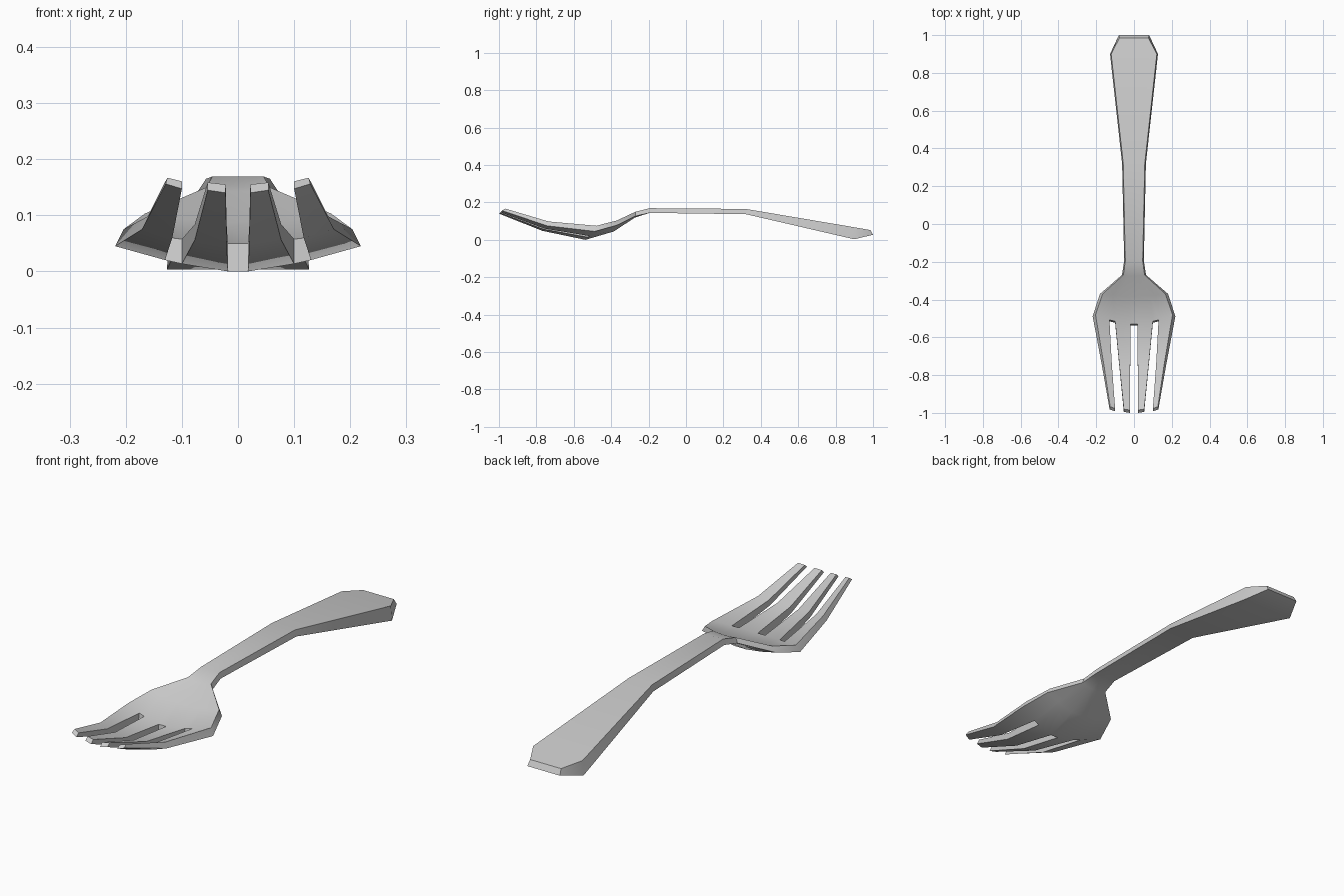
import bpy, bmesh

if "Cube" in bpy.data.objects:
    bpy.data.objects.remove(bpy.data.objects["Cube"])

T = (0.0, 0.3, 0.45, 1.0)          # blend from inner to outer column
SPLIT = (0.15, 0.48, 0.62, 1.0)    # column spread where the body is solid

# y inner/outer, half widths, top z inner/outer, bottom z inner/outer, bottom y shift, top inset
def row(y, xs, zt, zb, dy=0.0, inset=0.008):
    if not isinstance(xs, tuple):
        xs = tuple(xs * s for s in SPLIT)
    half = []
    for t, x in zip(T, xs):
        mix = lambda p: p[0] + (p[1] - p[0]) * t
        tx = x - (inset if t == 1 else 0)
        half.append(((tx, mix(y), mix(zt)), (x, mix(y) + dy, mix(zb))))
    flip = lambda p: (-p[0], p[1], p[2])
    return [(flip(a), flip(b)) for a, b in reversed(half)] + half

def level(y, w, zt, zb, dy=0.0, inset=0.006):
    return row((y, y), w, (zt, zt), (zb, zb), dy, inset)

rows = [
    # handle
    level(0.986, 0.08, 0.052, 0.027, 0.014, 0.004),
    level(0.90, 0.127, 0.067, 0.003),
    level(0.32, 0.063, 0.165, 0.137),
    level(-0.195, 0.052, 0.169, 0.144),
    # neck and bowl
    row((-0.275, -0.27), 0.064, (0.143, 0.15), (0.118, 0.127)),
    row((-0.385, -0.37), 0.18, (0.088, 0.103), (0.045, 0.078), 0, 0.014),
    row((-0.53, -0.48), (0.018, 0.10, 0.13, 0.219), (0.05, 0.075), (0.0, 0.045), -0.008, 0.015),
    # tines
    row((-0.76, -0.735), (0.02, 0.077, 0.117, 0.171), (0.078, 0.098), (0.048, 0.075), -0.008, 0.01),
    row((-0.985, -0.967), (0.022, 0.054, 0.10, 0.129), (0.155, 0.167), (0.14, 0.156), -0.015, 0.003),
]
SLOT_ROW = 6

# One continuous solid: top and bottom sheets, walled along every open edge
bm = bmesh.new()
top = [[bm.verts.new(p[0]) for p in r] for r in rows]
bot = [[bm.verts.new(p[1]) for p in r] for r in rows]
edges = {}
for r in range(len(rows) - 1):
    for c in range(7):
        if r >= SLOT_ROW and c % 2 == 1:
            continue                                   # gap between tines
        ring = [(r, c), (r + 1, c), (r + 1, c + 1), (r, c + 1)]
        bm.faces.new([top[i][j] for i, j in ring])
        bm.faces.new([bot[i][j] for i, j in reversed(ring)])
        for a, b in zip(ring, ring[1:] + ring[:1]):
            edges.setdefault(frozenset((a, b)), []).append((a, b))
for uses in edges.values():
    if len(uses) == 1:
        (a, b), (c, d) = uses[0]
        bm.faces.new([top[c][d], top[a][b], bot[a][b], bot[c][d]])
bmesh.ops.recalc_face_normals(bm, faces=bm.faces[:])

mesh = bpy.data.meshes.new("fork")
bm.to_mesh(mesh)
bm.free()
fork = bpy.data.objects.new("fork", mesh)
bpy.context.collection.objects.link(fork)
bpy.context.view_layer.objects.active = fork
fork.select_set(True)
bpy.ops.object.shade_smooth_by_angle(angle=0.6)
